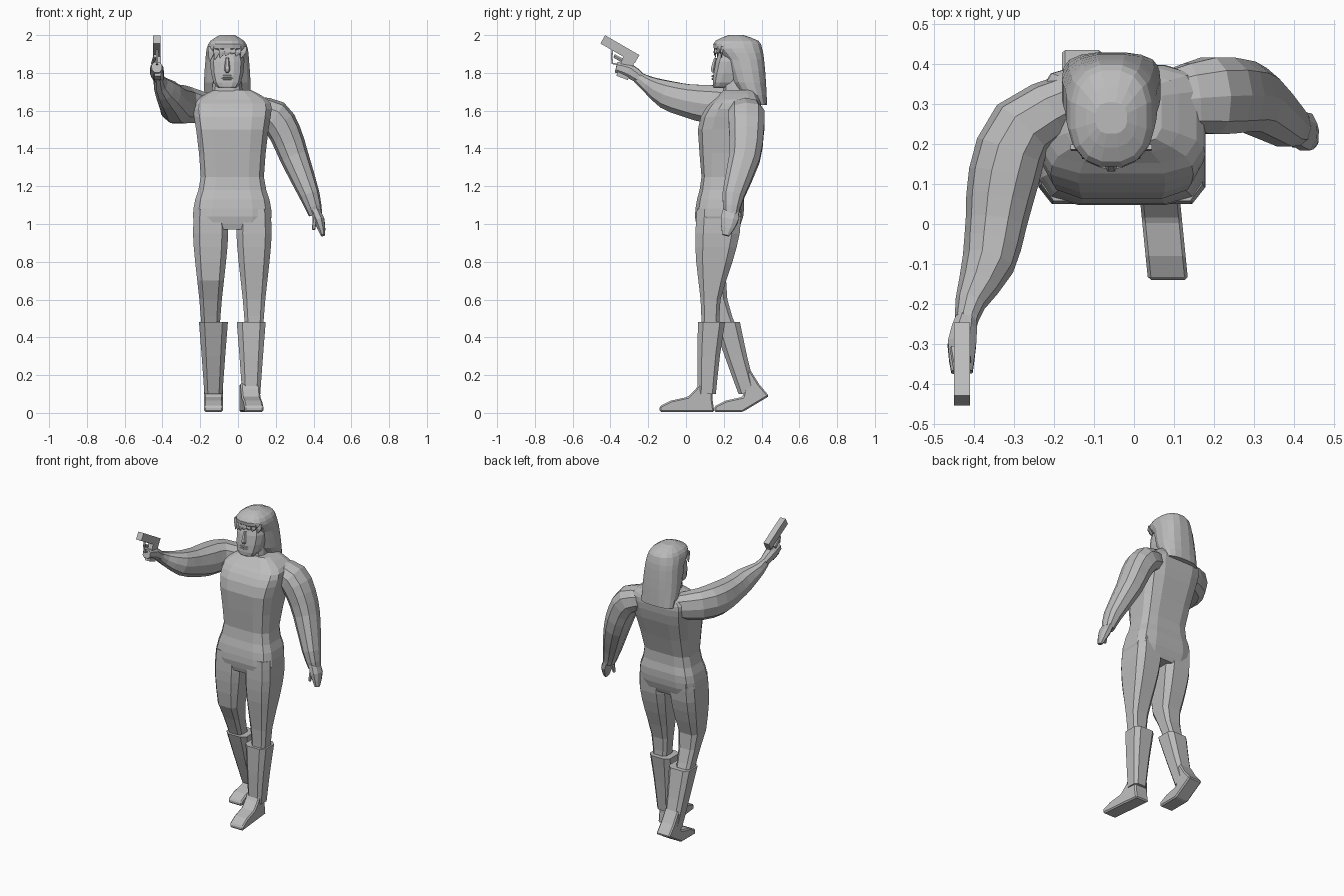
import bpy, bmesh, math
from mathutils import Matrix, Vector

cube = bpy.data.objects.get("Cube")
if cube:
    bpy.data.objects.remove(cube, do_unlink=True)

grey = bpy.data.materials.new("plain_grey")
grey.use_nodes = True
grey.diffuse_color = (0.5, 0.5, 0.5, 1)
grey.node_tree.nodes["Principled BSDF"].inputs["Base Color"].default_value = grey.diffuse_color

ACROSS, DEPTH, UP = Vector((1, 0, 0)), Vector((0, 1, 0)), Vector((0, 0, 1))
BODY_X = -0.03
FACE_X = -0.057


def finish(name, bm):
    bmesh.ops.recalc_face_normals(bm, faces=bm.faces)
    mesh = bpy.data.meshes.new(name)
    bm.to_mesh(mesh)
    bm.free()
    mesh.materials.append(grey)
    obj = bpy.data.objects.new(name, mesh)
    bpy.context.scene.collection.objects.link(obj)
    return obj


def skin(name, rings):
    """Bridge equal rings and cap both ends."""
    bm = bmesh.new()
    loops = [[bm.verts.new(point) for point in ring] for ring in rings]
    count = len(loops[0])
    for low, high in zip(loops, loops[1:]):
        for i in range(count):
            j = (i + 1) % count
            bm.faces.new((low[i], low[j], high[j], high[i]))
    bm.faces.new(loops[0])
    bm.faces.new(loops[-1])
    return finish(name, bm)


def oval(sides, power):
    """Unit outline; a power below one makes it boxier."""
    def bulge(value):
        return math.copysign(abs(value) ** power, value)
    angles = [math.tau * (i + 0.5) / sides for i in range(sides)]
    return [(bulge(math.cos(a)), bulge(math.sin(a))) for a in angles]


def refine(rows, steps):
    """Add smoothly interpolated sections between the given ones."""
    rows = [Vector(row) for row in rows]
    last = len(rows) - 1
    result = []
    for i in range(last):
        a, b, c, d = (rows[min(max(k, 0), last)] for k in range(i - 1, i + 3))
        for step in range(steps):
            t = step / steps
            bend = (c - a) * t + (a * 2 - b * 5 + c * 4 - d) * t ** 2 + (b * 3 - a - c * 3 + d) * t ** 3
            result.append(b + bend / 2)
    return result + [rows[-1]]


def stack(name, x, rows, sides=12, power=0.7, swing=0):
    """Level sections: height, half width, depth centre, half depth. Swing moves the shin back."""
    rings = []
    for z, width, y, depth in refine(rows, 2):
        y += swing * max(0, 0.7 - z)
        rings.append([(x + c * width, y + s * depth, z) for c, s in oval(sides, power)])
    return skin(name, rings)


def limb(name, rows, along, flat=0.85, sides=10, steps=2):
    """Sections on a path: centre and radius; flat narrows the radius across."""
    rows = refine(rows, steps)
    points = [Vector(row[:3]) for row in rows]
    rings = []
    for i, point in enumerate(points):
        ahead = points[min(i + 1, len(points) - 1)]
        behind = points[max(i - 1, 0)]
        tangent = (ahead - behind).normalized()
        u = (along - tangent * tangent.dot(along)).normalized()
        v = tangent.cross(u) * flat
        rings.append([point + (u * c + v * s) * rows[i][3] for c, s in oval(sides, 0.85)])
    return skin(name, rings)


def block(name, centre, size, tilt):
    bm = bmesh.new()
    bmesh.ops.create_cube(bm, size=1)
    shape = Matrix.Rotation(math.radians(tilt), 4, 'X') @ Matrix.Diagonal((*size, 1))
    bmesh.ops.transform(bm, matrix=Matrix.Translation(centre) @ shape, verts=bm.verts)
    return finish(name, bm)


# Trunk and neck
stack("torso", BODY_X, [
    (0.97, 0.19, 0.17, 0.11), (1.04, 0.212, 0.175, 0.13), (1.13, 0.2, 0.183, 0.127),
    (1.25, 0.17, 0.19, 0.11), (1.5, 0.195, 0.22, 0.16), (1.61, 0.212, 0.25, 0.15),
    (1.66, 0.19, 0.27, 0.12), (1.71, 0.1, 0.28, 0.08)], power=0.5)
stack("neck", FACE_X, [(1.66, 0.09, 0.28, 0.09), (1.8, 0.07, 0.27, 0.07)])

# Legs: one pattern, the right shin swung back with its heel raised
toe_to_heel = [(0, 0), (0, 0.03), (0.06, 0.06), (0.15, 0.08), (0.19, 0.12), (0.21, 0.15),
               (0.28, 0.15), (0.28, 0.07), (0.29, 0), (0.15, 0)]
for label, side, swing, toe, lift, veer in (("left", 1, 0, -0.14, 0, 0.1), ("right", -1, 0.36, 0.15, 0.6, 0)):
    hip = BODY_X + side * 0.115
    shin = BODY_X + side * 0.1
    stack(label + "_leg", hip, [
        (1.08, 0.09, 0.175, 0.122), (0.95, 0.097, 0.167, 0.122), (0.8, 0.085, 0.15, 0.1),
        (0.6, 0.062, 0.13, 0.055), (0.45, 0.05, 0.13, 0.05)], 8, 0.5, swing)
    stack(label + "_boot", shin, [
        (0.48, 0.08, 0.135, 0.075), (0.3, 0.065, 0.12, 0.062), (0.1, 0.05, 0.11, 0.05)],
        8, 0.55, swing)
    sides = []
    for x in (-0.05, 0.05):
        sides.append([])
        for y, z in toe_to_heel:
            raised = lift * max(0, y - 0.15)
            sides[-1].append((shin + x + veer * (0.15 - y), toe + y - 8 * raised * z, z + raised + 0.005))
    foot = skin(label + "_foot", sides)
    bevel = foot.modifiers.new("worn_edges", 'BEVEL')
    bevel.width = 0.008
    bevel.segments = 1

# Hanging left arm
limb("left_arm", [
    (0.1, 0.31, 1.6, 0.08), (0.19, 0.32, 1.57, 0.1), (0.25, 0.32, 1.48, 0.095),
    (0.3, 0.31, 1.35, 0.085), (0.38, 0.25, 1.15, 0.06), (0.41, 0.24, 1.05, 0.04)], DEPTH, 0.9)
limb("left_hand", [
    (0.4, 0.24, 1.09, 0.04), (0.43, 0.23, 1.02, 0.05), (0.45, 0.21, 0.94, 0.02)], DEPTH, 0.6, 8)
limb("left_thumb", [(0.41, 0.21, 1.05, 0.016), (0.4, 0.2, 0.97, 0.01)], DEPTH, sides=6)

# Outstretched right arm
limb("right_arm", [
    (-0.16, 0.31, 1.61, 0.08), (-0.28, 0.24, 1.63, 0.1), (-0.325, 0.12, 1.635, 0.105),
    (-0.345, 0, 1.655, 0.09), (-0.365, -0.1, 1.685, 0.078), (-0.41, -0.2, 1.74, 0.045),
    (-0.42, -0.26, 1.78, 0.03)], UP)
limb("right_fist", [
    (-0.42, -0.24, 1.77, 0.03), (-0.43, -0.3, 1.81, 0.04), (-0.43, -0.37, 1.83, 0.03)], UP, 0.95, 8)
limb("trigger_finger", [(-0.45, -0.31, 1.85, 0.013), (-0.44, -0.38, 1.89, 0.01)], UP, sides=6)

# Pistol
block("pistol_slide", (-0.43, -0.35, 1.925), (0.04, 0.21, 0.05), -30)
block("pistol_grip", (-0.425, -0.32, 1.825), (0.036, 0.065, 0.11), -20)
limb("trigger_guard", [
    (-0.43, -0.34, 1.85, 0.007), (-0.43, -0.39, 1.85, 0.007), (-0.43, -0.39, 1.92, 0.007)], ACROSS, sides=4)

# Head and face
stack("head", FACE_X, [
    (1.72, 0.045, 0.185, 0.04), (1.75, 0.075, 0.21, 0.07), (1.86, 0.093, 0.26, 0.105),
    (1.96, 0.06, 0.27, 0.08)], power=0.7)
limb("nose", [(FACE_X, 0.157, 1.88, 0.008), (FACE_X, 0.145, 1.82, 0.016), (FACE_X, 0.15, 1.806, 0.01)], DEPTH, 1, 6)
for label, z in (("upper_lip", 1.782), ("lower_lip", 1.768)):
    limb(label, [(FACE_X + x, 0.142 + abs(x) / 4, z, 0.007) for x in (-0.03, 0, 0.03)], DEPTH, sides=6)

# Long hair with a ragged fringe
stack("hair", FACE_X, [
    (1.63, 0.12, 0.38, 0.05), (1.75, 0.125, 0.335, 0.09), (1.87, 0.117, 0.31, 0.105),
    (1.93, 0.11, 0.275, 0.13), (1.97, 0.09, 0.27, 0.115), (2, 0.04, 0.265, 0.04)], 16, 0.8)
for i in range(-3, 4):
    x = FACE_X + i * 0.028
    y = 0.152 + 0.004 * i * i
    tip = 1.9 - 0.01 * abs(i - 1)
    limb("fringe_lock", [(x, y + 0.005, 1.94, 0.024), (x, y, 1.91, 0.022), (x - 0.01, y, tip, 0.003)],
         ACROSS, 0.35, 4, 1)
